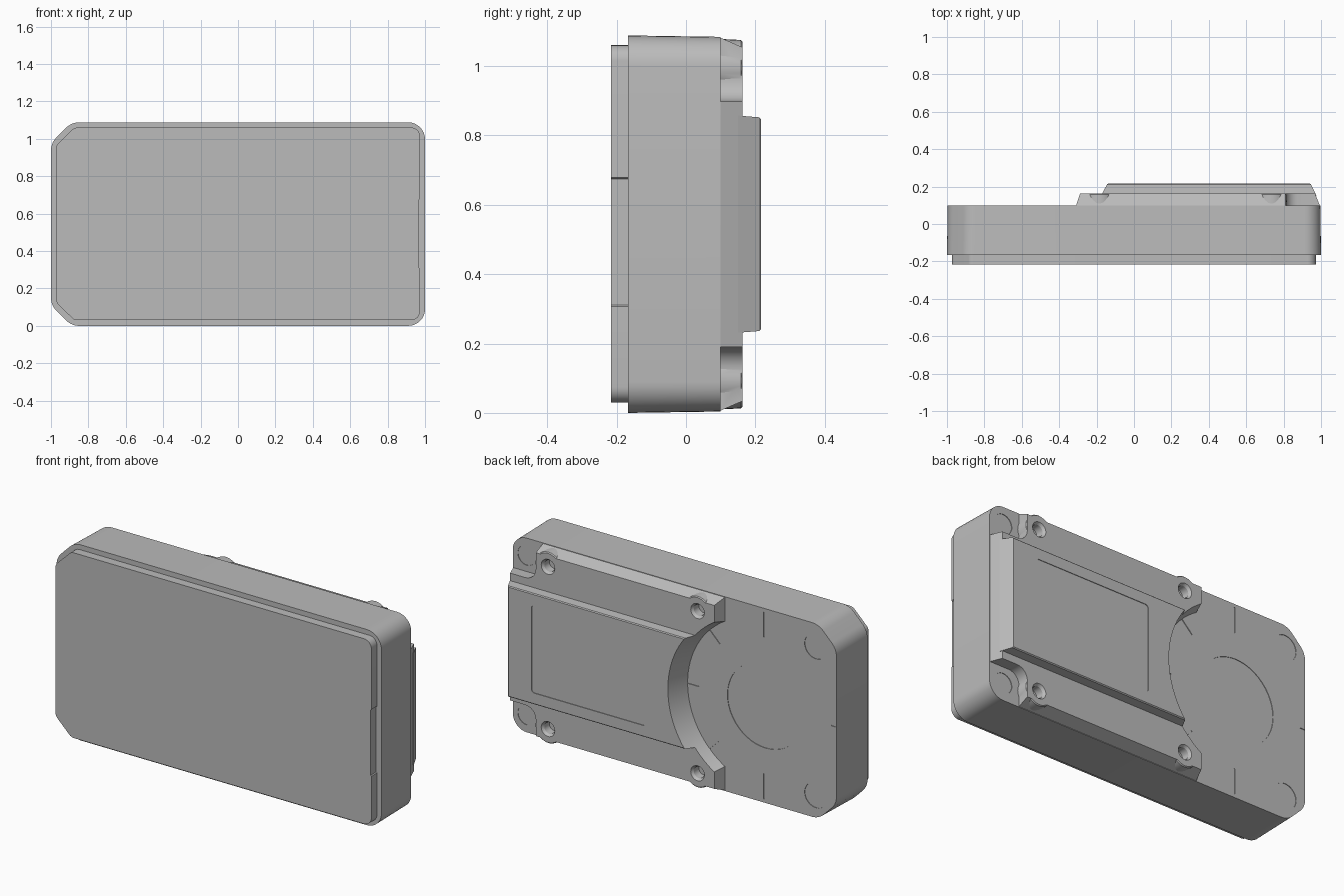
import bpy, bmesh, math
from mathutils import Vector

cube = bpy.data.objects.get("Cube")
if cube:
    bpy.data.objects.remove(cube, do_unlink=True)

grey = bpy.data.materials.new("plain grey")
grey.use_nodes = True
grey.diffuse_color = (0.5, 0.5, 0.5, 1)
grey.node_tree.nodes["Principled BSDF"].inputs["Base Color"].default_value = (0.5, 0.5, 0.5, 1)

H = 1.088
MID = H / 2


def rounded(corners, seg=8):
    """Outline in x, z with each corner (x, z, radius) rounded off."""
    out = []
    for i, (x, z, r) in enumerate(corners):
        p = Vector((x, z))
        if r == 0:
            out.append(p)
            continue
        a = (Vector(corners[i - 1][:2]) - p).normalized()
        b = (Vector(corners[(i + 1) % len(corners)][:2]) - p).normalized()
        half = a.angle(b) / 2
        centre = p + (a + b).normalized() * r / math.sin(half)
        t = r / math.tan(half)
        u, v = p + a * t - centre, p + b * t - centre
        turn = u.angle_signed(v)
        for k in range(seg + 1):
            w = turn * k / seg
            c, s = math.cos(w), math.sin(w)
            out.append(centre + Vector((u.x * c + u.y * s, u.y * c - u.x * s)))
    return out


def circle(x, z, r, n=32):
    return [Vector((x + r * math.cos(k * math.tau / n), z + r * math.sin(k * math.tau / n)))
            for k in range(n)]


def box(x0, x1, z0, r=0):
    """Rectangle centred on the middle height."""
    return rounded([(x0, z0, r), (x1, z0, r), (x1, H - z0, r), (x0, H - z0, r)])


def loft(name, *rings):
    """Closed solid through outlines given as (y, outline)."""
    bm = bmesh.new()
    loops = [[bm.verts.new((p.x, y, p.y)) for p in pts] for y, pts in rings]
    bm.faces.new(loops[0])
    bm.faces.new(loops[-1])
    n = len(loops[0])
    for a, b in zip(loops, loops[1:]):
        for i in range(n):
            j = (i + 1) % n
            bm.faces.new((a[i], a[j], b[j], b[i]))
    bmesh.ops.recalc_face_normals(bm, faces=bm.faces)
    mesh = bpy.data.meshes.new(name)
    bm.to_mesh(mesh)
    bm.free()
    mesh.materials.append(grey)
    ob = bpy.data.objects.new(name, mesh)
    bpy.context.collection.objects.link(ob)
    return ob


def combine(ob, tool, operation="DIFFERENCE"):
    m = ob.modifiers.new("combine", "BOOLEAN")
    m.operation, m.solver, m.object = operation, "EXACT", tool
    bpy.context.view_layer.objects.active = ob
    bpy.ops.object.modifier_apply(modifier=m.name)
    bpy.data.objects.remove(tool, do_unlink=True)


def shell(d, c, r):
    """Case outline set in by d: chamfered on the right, rounded on the left."""
    return rounded([(-1 + d, d + c, r), (-1 + d + c, d, r), (1 - d, d, 0.09 - d),
                    (1 - d, H - d, 0.09 - d), (-1 + d + c, H - d, r), (-1 + d, H - d - c, r)])


# Main case with a slight draft towards the back
case = loft("case", (-0.167, shell(0, 0.11, 0.1)), (0.1, shell(0.004, 0.11, 0.1)))

# Front panel, with a shallow step along its left edge
e = 0.972
panel = loft("front_panel", *[(y, rounded([
    (-e, 0.125, 0.04), (-0.875, 0.03, 0.04), (e, 0.03, 0.045), (e, 0.307, 0), (e - 0.005, 0.311, 0),
    (e - 0.005, 0.674, 0), (e, 0.678, 0), (e, 1.06, 0.045), (-0.875, 1.06, 0.04),
    (-e, 0.965, 0.04)])) for y in (-0.216, -0.16)])

# Shallow round recesses in the back of the case
discs = [(-0.56, MID, 0.235)]
for z in (0.13, H - 0.13):
    discs.append((-0.87, z, 0.07))
for z in (0.1, H - 0.1):
    discs.append((0.91, z, 0.055))
for x, z, r in discs:
    combine(case, loft("cutter", (0.097, circle(x, z, r, 48)), (0.12, circle(x, z, r, 48))))

# Fine index grooves around the round area
CX = -0.55
for angle, r0, r1 in ((0, 0.40, 0.47), (45, 0.38, 0.47), (-45, 0.38, 0.47),
                      (90, 0.38, 0.52), (-90, 0.38, 0.52), (180, 0.415, 0.443)):
    d = Vector((math.cos(math.radians(angle)), math.sin(math.radians(angle))))
    s = Vector((-d.y, d.x)) * 0.003
    c = Vector((CX, MID))
    pts = [c + d * r0 - s, c + d * r1 - s, c + d * r1 + s, c + d * r0 + s]
    combine(case, loft("cutter", (0.096, pts), (0.12, pts)))


def deck(left, right, low, notch=0.81, step=0.19):
    """Raised deck outline with both left corners notched away."""
    half = [(left, low, 0), (notch, low, 0), (notch, step, 0.065), (right, step, 0)]
    return rounded(half + [(x, H - z, r) for x, z, r in reversed(half)])


# Raised back deck with four screw bosses
back_deck = loft("back_deck", (0.098, deck(-0.31, 0.994, 0.006)),
                 (0.163, deck(-0.288, 0.968, 0.034)))

screws = [(x, z) for x in (-0.185, 0.735) for z in (0.093, H - 0.093)]
for x, z in screws:
    combine(back_deck, loft("boss", (0.099, circle(x, z, 0.083)), (0.158, circle(x, z, 0.08)),
                            (0.163, circle(x, z, 0.075))), "UNION")

# Upper cover standing on the deck, with a small chamfer round its top
cover = loft("back_cover", (0.15, box(-0.3, 0.976, 0.231)), (0.211, box(-0.3, 0.947, 0.236)),
             (0.216, box(-0.295, 0.941, 0.241)))


# Round flared clearance through deck and cover
def flare(y):
    return (y, circle(CX, MID, 0.47 + 0.35 * (y - 0.1), 96))


for part in (back_deck, cover):
    combine(part, loft("cutter", flare(0.06), flare(0.26)))

# Countersunk screw holes
for x, z in screws:
    combine(back_deck, loft("cutter", (0.108, circle(x, z, 0.03)), (0.15, circle(x, z, 0.032)),
                            (0.17, circle(x, z, 0.047))))

# Label recess in the cover
label = box(0.09, 0.8, 0.3, 0.02)
combine(cover, loft("cutter", (0.2125, label), (0.24, label)))

# Smooth rounded parts, keep edges crisp
for ob in (case, panel, back_deck, cover):
    bpy.ops.object.select_all(action="DESELECT")
    ob.select_set(True)
    bpy.context.view_layer.objects.active = ob
    bpy.ops.object.shade_smooth_by_angle(angle=math.radians(20))
